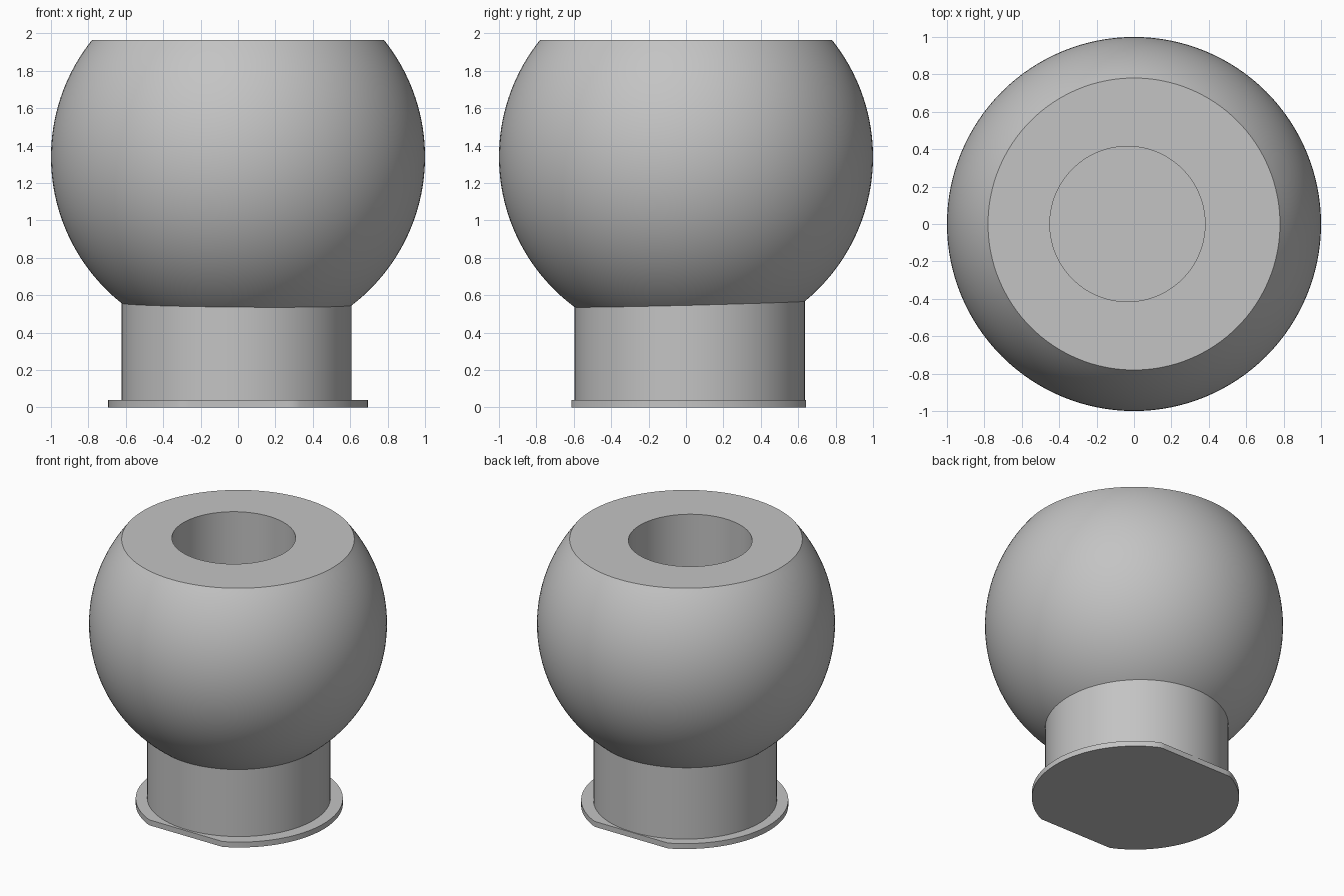
import bpy, bmesh
from math import sin, cos, pi, radians, asin

cube = bpy.data.objects.get("Cube")
if cube:
    bpy.data.objects.remove(cube, do_unlink=True)

SEGMENTS = 128
grey = bpy.data.materials.new("plain grey")
grey.use_nodes = True
color = (0.55, 0.55, 0.55, 1)
grey.diffuse_color = color
grey.node_tree.nodes["Principled BSDF"].inputs["Base Color"].default_value = color


def skin_rings(name, rings, flat=None):
    """Skin circles (radius, z, centre x, centre y); flat limits the y half-width."""
    bm = bmesh.new()
    loops = []
    for r, z, cx, cy in rings:
        loop = []
        for i in range(SEGMENTS):
            a = 2 * pi * i / SEGMENTS
            y = r * sin(a)
            if flat:
                y = max(-flat, min(flat, y))
            loop.append(bm.verts.new((cx + r * cos(a), cy + y, z)))
        loops.append(loop)
    for low, high in zip(loops, loops[1:]):
        for i in range(SEGMENTS):
            j = (i + 1) % SEGMENTS
            bm.faces.new((low[i], low[j], high[j], high[i]))
    bm.faces.new(loops[0][::-1])
    bm.faces.new(loops[-1])
    mesh = bpy.data.meshes.new(name)
    bm.to_mesh(mesh)
    bm.free()
    mesh.materials.append(grey)
    obj = bpy.data.objects.new(name, mesh)
    bpy.context.collection.objects.link(obj)
    bpy.ops.object.select_all(action="DESELECT")
    obj.select_set(True)
    bpy.context.view_layer.objects.active = obj
    bpy.ops.object.shade_smooth_by_angle(angle=radians(30))
    return obj


# Ball with a flat top and an off-centre blind bore
ball_z, top_z, steps = 1.34, 1.965, 56
start, end = radians(-89), asin(top_z - ball_z)
angles = [start + (end - start) * i / steps for i in range(steps + 1)]
rings = [(cos(a), ball_z + sin(a), 0, 0) for a in angles]
rings += [(0.415, top_z, -0.035, 0), (0.415, 0.75, -0.035, 0)]
skin_rings("ball", rings)

# Neck running up into the ball
skin_rings("neck", [(0.615, 0.02, -0.007, 0.02), (0.615, 0.65, -0.007, 0.02)])

# Thin foot flange with flats at the front and back
skin_rings("foot_flange", [(0.695, 0, 0, 0.015), (0.695, 0.04, 0, 0.015)], flat=0.626)
